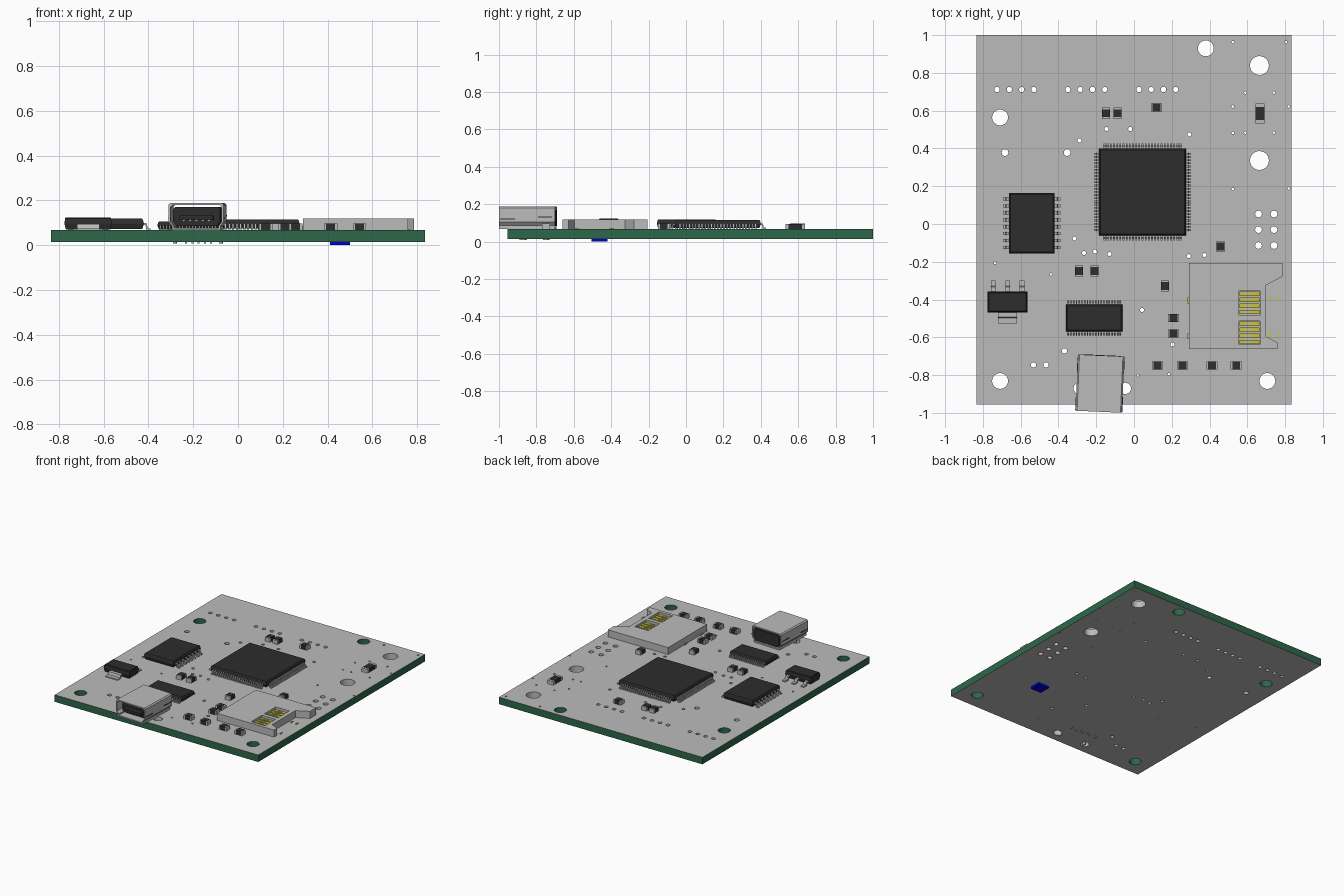
import bpy, bmesh, math
from mathutils import Matrix, Vector

if "Cube" in bpy.data.objects:
    bpy.data.objects.remove(bpy.data.objects["Cube"])

def material(name, rgb):
    m = bpy.data.materials.new(name)
    m.diffuse_color = (*rgb, 1)
    m.use_nodes = True
    m.node_tree.nodes["Principled BSDF"].inputs["Base Color"].default_value = m.diffuse_color
    return m

GREY = material("light_grey", (0.5, 0.5, 0.5))
GREEN = material("board_green", (0.027, 0.135, 0.068))
BLACK = material("chip_black", (0.026, 0.026, 0.026))
YELLOW = material("contact_yellow", (0.6, 0.54, 0.04))
BLUE = material("blue", (0.0, 0.0, 0.7))
BOT, TOP = 0.015, 0.067          # board faces
XZ = Matrix(((1, 0, 0, 0), (0, 0, 1, 0), (0, 1, 0, 0), (0, 0, 0, 1)))  # profile in x/z, depth in y

def finish(name, bm, mats):
    bmesh.ops.recalc_face_normals(bm, faces=bm.faces)
    me = bpy.data.meshes.new(name)
    bm.to_mesh(me)
    bm.free()
    for m in mats:
        me.materials.append(m)
    ob = bpy.data.objects.new(name, me)
    bpy.context.collection.objects.link(ob)
    return ob

def loft(bm, rings, mat=0, caps=True):
    """Join rings of points with quads, and close both ends."""
    vs = [[bm.verts.new(p) for p in r] for r in rings]
    n = len(vs[0])
    faces = [bm.faces.new((a[i], a[(i + 1) % n], b[(i + 1) % n], b[i]))
             for a, b in zip(vs, vs[1:]) for i in range(n)]
    if caps:
        faces += [bm.faces.new(vs[0]), bm.faces.new(vs[-1])]
    for f in faces:
        f.material_index = mat

def prism(bm, pts, w0, w1, M=Matrix(), mat=0):
    loft(bm, [[M @ Vector((u, v, w)) for u, v in pts] for w in (w0, w1)], mat)

def box(bm, x0, x1, y0, y1, z0, z1, mat=0):
    prism(bm, [(x0, y0), (x1, y0), (x1, y1), (x0, y1)], z0, z1, mat=mat)

def circle(x, y, r, n):
    return [(x + r * math.cos(2 * math.pi * i / n), y + r * math.sin(2 * math.pi * i / n)) for i in range(n)]

def plate(outlines, z0, z1):
    """Flat plate: first outline is the edge, the others are holes."""
    cu = bpy.data.curves.new("tmp", 'CURVE')
    cu.dimensions, cu.fill_mode, cu.extrude = '2D', 'BOTH', (z1 - z0) / 2
    for pts in outlines:
        s = cu.splines.new('POLY')
        s.points.add(len(pts) - 1)
        for p, (x, y) in zip(s.points, pts):
            p.co = (x, y, 0, 1)
        s.use_cyclic_u = True
    ob = bpy.data.objects.new("tmp", cu)
    bpy.context.collection.objects.link(ob)
    ev = ob.evaluated_get(bpy.context.evaluated_depsgraph_get())
    me = bpy.data.meshes.new_from_object(ev)
    bm = bmesh.new()
    bm.from_mesh(me)
    bpy.data.objects.remove(ob)
    bpy.data.curves.remove(cu)
    bpy.data.meshes.remove(me)
    bmesh.ops.remove_doubles(bm, verts=bm.verts, dist=1e-5)
    bmesh.ops.translate(bm, verts=bm.verts, vec=(0, 0, (z0 + z1) / 2))
    for f in bm.faces:
        f.material_index = 0
        f.smooth = False
    return bm

# Circuit board: bare holes have green walls, plated ones grey
bare = [(.38, .93), (-.709, .564), (-.709, -.831), (.706, -.831)]
holes = [(x, y, .042) for x, y in bare]
holes += [(.664, .839, .05), (.664, .336, .05), (-.29, -.87, .03), (-.046, -.87, .03)]
holes += [(x0 + .065 * i, .712, .014) for x0 in (-.725, -.35, .026) for i in range(4)]
holes += [(x, y, .018) for x in (.659, .741) for y in (.053, -.03, -.114)]
holes += [(-.683, .378, .018), (-.354, .378, .018), (-.532, -.746, .014), (-.466, -.746, .014), (-.368, -.672, .014)]
holes += [(x, y, .011) for x, y in [(-.146, .503), (-.02, .503), (-.289, .442), (.293, .474), (-.315, -.077),
          (-.265, -.153), (-.206, -.146), (-.13, -.159), (.29, -.17), (.373, -.164), (.042, -.455), (.203, -.638)]]
holes += [(x, y, .007) for x, y in [(-.735, -.206), (-.439, -.267), (.02, -.802), (.185, -.796), (.524, .963),
          (.804, .963), (.524, .622), (.82, .622), (.59, .696), (.741, .696), (.524, .482), (.59, .484),
          (.741, .484), (.524, .185), (.82, .188)]]
edge = [(-.835, -.955), (.835, -.955), (.835, 1), (-.835, 1)]
bm = plate([edge] + [circle(x, y, r, 24 if r > .025 else 12) for x, y, r in holes], BOT, TOP)
bm.normal_update()
for f in bm.faces:
    c = f.calc_center_median()
    outer = abs(c.x) > .834 or c.y > .999 or c.y < -.954
    if abs(f.normal.z) < .5 and (outer or any(math.hypot(c.x - x, c.y - y) < .06 for x, y in bare)):
        f.material_index = 1
finish("circuit_board", bm, [GREY, GREEN])

# Chips: tapered body with bent legs
def chip_body(bm, x0, x1, y0, y1, z0, z1):
    rings = []
    for z, d in ((z0, .007), ((z0 + z1) / 2, 0), (z1 - .004, .004), (z1, .008)):
        rings.append([(x0 + d, y0 + d, z), (x1 - d, y0 + d, z), (x1 - d, y1 - d, z), (x0 + d, y1 - d, z)])
    loft(bm, rings, 0)

def legs(bm, x, y, angle, count, pitch, width, reach, high):
    """Row of legs centred at x, y, pointing along angle."""
    t, k = .008, reach * .4
    prof = [(-.008, high), (k, high), (k + .006, TOP + t), (reach, TOP + t), (reach, TOP),
            (k, TOP), (k - .005, high - t), (-.008, high - t)]
    M = Matrix.Translation((x, y, 0)) @ Matrix.Rotation(math.radians(angle), 4, 'Z') @ XZ
    for i in range(count):
        c = (i - (count - 1) / 2) * pitch
        prism(bm, prof, c - width / 2, c + width / 2, M, 1)

# Main processor, legs on all four sides
bm = bmesh.new()
chip_body(bm, -.185, .275, -.06, .40, .074, .115)
for a in range(0, 360, 90):
    r = math.radians(a)
    legs(bm, .045 + .23 * math.cos(r), .17 + .23 * math.sin(r), a, 25, .0168, .009, .027, .096)
finish("main_processor", bm, [BLACK, GREY])

# Memory chip
bm = bmesh.new()
chip_body(bm, -.663, -.42, -.156, .164, .073, .118)
for x, a in ((-.663, 180), (-.42, 0)):
    legs(bm, x, .004, a, 8, .037, .016, .03, .098)
finish("memory_chip", bm, [BLACK, GREY])

# Interface chip
bm = bmesh.new()
chip_body(bm, -.36, -.06, -.57, -.425, .071, .105)
for y, a in ((-.425, 90), (-.57, -90)):
    legs(bm, -.21, y, a, 20, .0145, .007, .022, .09)
finish("interface_chip", bm, [BLACK, GREY])

# Voltage regulator with three legs and a wide tab
bm = bmesh.new()
chip_body(bm, -.775, -.563, -.468, -.357, .07, .124)
legs(bm, -.669, -.357, 90, 3, .076, .024, .057, .094)
legs(bm, -.669, -.468, -90, 1, 0, .1, .058, .094)
finish("voltage_regulator", bm, [BLACK, GREY])

# Small two-ended components
def passive(name, x, y, upright, length=.06, width=.042, high=.03):
    bm = bmesh.new()
    h, w, e = length / 2, width / 2, length * .16
    box(bm, -h + e, h - e, -w, w, TOP, TOP + high, 0)
    for s in (-1, 1):
        a, b = sorted((s * h, s * (h - e)))
        box(bm, a, b, -w, w, TOP, TOP + high - .001, 1)
    if upright:
        bmesh.ops.rotate(bm, verts=bm.verts, matrix=Matrix.Rotation(math.pi / 2, 3, 'Z'))
    bmesh.ops.translate(bm, verts=bm.verts, vec=(x, y, 0))
    finish(name, bm, [BLACK, GREY])

for x, y in [(-.148, .587), (-.087, .587), (.457, -.119), (-.291, -.249), (-.209, -.249), (.164, -.328)]:
    passive("capacitor", x, y, True)
for x, y in [(.119, .616), (.209, -.497), (.209, -.579), (.124, -.749), (.257, -.749), (.413, -.749), (.542, -.749)]:
    passive("resistor", x, y, False)
passive("indicator_lamp", .667, .585, True, .105, .05, .028)

# Memory card holder: base, lid with two windows, contacts
shape = [(.291, -.206), (.786, -.206), (.786, -.278), (.698, -.325), (.698, -.595), (.759, -.627), (.759, -.661), (.291, -.661)]
windows = [[(.556, y0), (.667, y0), (.667, y1), (.556, y1)] for y0, y1 in ((-.484, -.352), (-.638, -.513))]
finish("card_holder_base", plate([shape], TOP, .09), [GREY])
finish("card_holder_lid", plate([shape] + windows, .09, .119), [GREY])
bm = bmesh.new()
for top in (-.358, -.517):
    for i in range(4):
        y = top - .032 * i
        box(bm, .558, .665, y - .023, y, .09, .104)
for y in (-.405, -.595):
    box(bm, .284, .293, y - .015, y + .015, TOP, .075)
    for x in (.72, .764):
        box(bm, x - .004, x + .004, y - .005, y + .02, TOP, .072)
finish("card_contacts", bm, [YELLOW])
bm = bmesh.new()
for top in (-.358, -.517):
    for i in range(4):
        y = top - .032 * i
        box(bm, .582, .622, y - .016, y - .007, .104, .106)
finish("card_contact_tips", bm, [GREY])

# USB socket: hollow shell, black insert, tongue; slightly turned on the board
def socket_profile(d):
    half = [(.108 - d, TOP + d), (.108 - d, .086), (.123 - d, .104), (.123 - d, .18 - d), (.115 - d, .188 - d)]
    return half + [(-x, z) for x, z in reversed(half)]

bm = bmesh.new()
rings = [[(x, y, z) for x, z in socket_profile(d)] for d, y in ((0, -.149), (0, .149), (.009, .149), (.009, -.149), (0, -.149))]
loft(bm, rings, 0, caps=False)
bmesh.ops.remove_doubles(bm, verts=bm.verts, dist=1e-5)
for s in (-1, 1):                                  # spring slots and mounting pegs
    a, b = sorted((s * .12, s * .125))
    box(bm, a, b, -.145, -.065, .118, .124, 1)
    box(bm, a, b, .06, .135, .128, .134, 1)
    a, b = sorted((s * .098, s * .108))
    box(bm, a, b, -.04, -.01, .008, TOP + .005, 0)
    box(bm, a, b, .085, .11, .008, TOP + .005, 0)
for i in range(5):
    x = (i - 2) * .028
    y = .085 + .018 * (i % 2)
    box(bm, x - .004, x + .004, y, y + .008, .008, TOP + .005, 0)
shell = finish("usb_shell", bm, [GREY, BLACK])
bm = bmesh.new()
prism(bm, socket_profile(.018), -.10, .151, XZ, 0)
box(bm, -.075, .075, -.138, -.1, .112, .132, 0)
for i in range(5):
    x = (i - 2) * .028
    box(bm, x - .006, x + .006, -.132, -.1, .106, .112, 1)
insert = finish("usb_insert", bm, [BLACK, GREY])
for ob in (shell, insert):
    ob.location = (-.18, -.845, 0)
    ob.rotation_euler.z = math.radians(-2.5)

# Blue component under the board
bm = bmesh.new()
box(bm, .41, .5, -.505, -.42, 0, BOT + .001)
finish("underside_component", bm, [BLUE])
